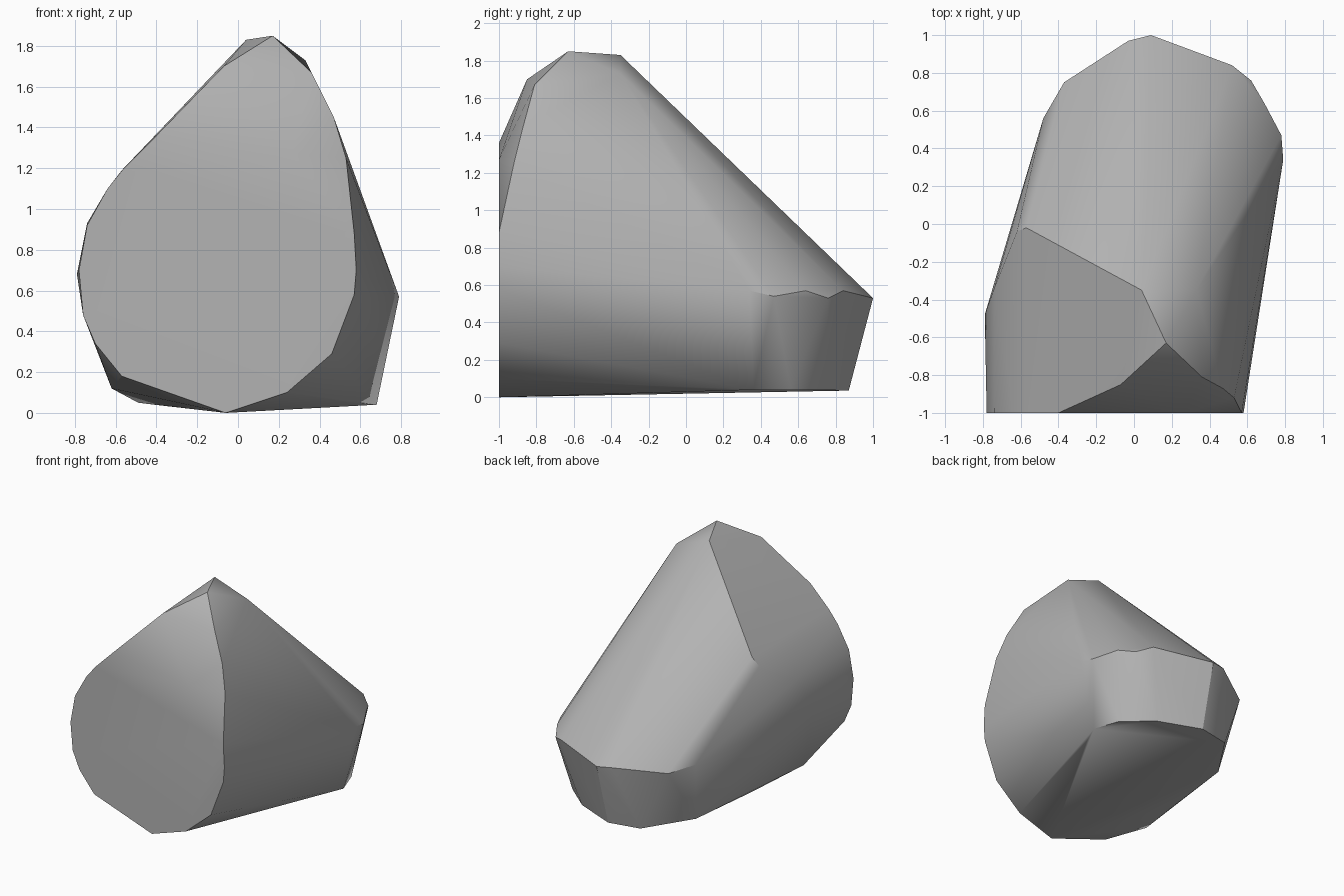
import bpy
import bmesh
from math import radians

default_cube = bpy.data.objects.get("Cube")
if default_cube:
    bpy.data.objects.remove(default_cube, do_unlink=True)


def make_material(name, color):
    material = bpy.data.materials.new(name)
    material.use_nodes = True
    material.diffuse_color = color
    shader = material.node_tree.nodes["Principled BSDF"]
    shader.inputs["Base Color"].default_value = color
    return material


def hull_object(name, points, material):
    """Wrap corner points in a convex stone surface."""
    mesh = bpy.data.meshes.new(name)
    bm = bmesh.new()
    for point in points:
        bm.verts.new(point)
    result = bmesh.ops.convex_hull(bm, input=bm.verts[:], use_existing_faces=False)
    # Drop the corners that fall inside the hull
    loose = [v for v in bm.verts if not v.link_faces]
    bmesh.ops.delete(bm, geom=loose, context="VERTS")
    # Merge triangles that share one flat cut
    bmesh.ops.dissolve_limit(bm, angle_limit=radians(1.5), verts=bm.verts[:], edges=bm.edges[:])
    bmesh.ops.recalc_face_normals(bm, faces=bm.faces[:])
    bm.to_mesh(mesh)
    bm.free()
    mesh.materials.append(material)
    stone = bpy.data.objects.new(name, mesh)
    bpy.context.collection.objects.link(stone)
    return stone


# Flat front cut, as x and z
front_cut = [
    (-.06, 0), (.24, .1), (.46, .29), (.57, .58), (.58, .7), (.57, .88),
    (.27, 1.27), (-.4, 1.36), (-.56, 1.2), (-.64, 1.1), (-.74, .92),
    (-.78, .7), (-.76, .48), (-.7, .34), (-.57, .18),
]

# Peak and upper shoulders
crown = [
    (.17, -.63, 1.85), (.04, -.35, 1.83), (-.07, -.85, 1.7),
    (.33, -.35, 1.73), (.36, -.81, 1.67), (.47, -.87, 1.45), (.53, -.92, 1.25),
]

# Rounded side opposite the steep flank
flank = [
    (-.57, -.02, 1.19), (-.62, -.04, 1.12), (-.74, -.34, .93),
    (-.79, -.48, .68), (-.62, -.6, .12), (-.49, -.13, .05),
]

# Rim where the long back slope meets the low back wall
back_rim = [
    (.79, .34, .57), (.78, .47, .54), (.69, .64, .57), (.62, .76, .53),
    (.52, .84, .57), (.09, 1, .53), (-.03, .97, .54), (-.37, .75, .5), (-.48, .56, .53),
]

# Foot of the back wall
foot = [
    (.61, .2, .04), (.68, .36, .04), (.61, .56, .04), (.4, .74, .04),
    (.08, .87, .035), (-.17, .82, .035), (-.41, .46, .04),
]

stone_grey = make_material("stone grey", (.45, .45, .45, 1))
corners = [(x, -1, z) for x, z in front_cut] + crown + flank + back_rim + foot
rock = hull_object("rock", corners, stone_grey)

# Soft shading inside each worn face, crisp edges between cuts
bpy.context.view_layer.objects.active = rock
rock.select_set(True)
bpy.ops.object.shade_smooth_by_angle(angle=radians(30))
